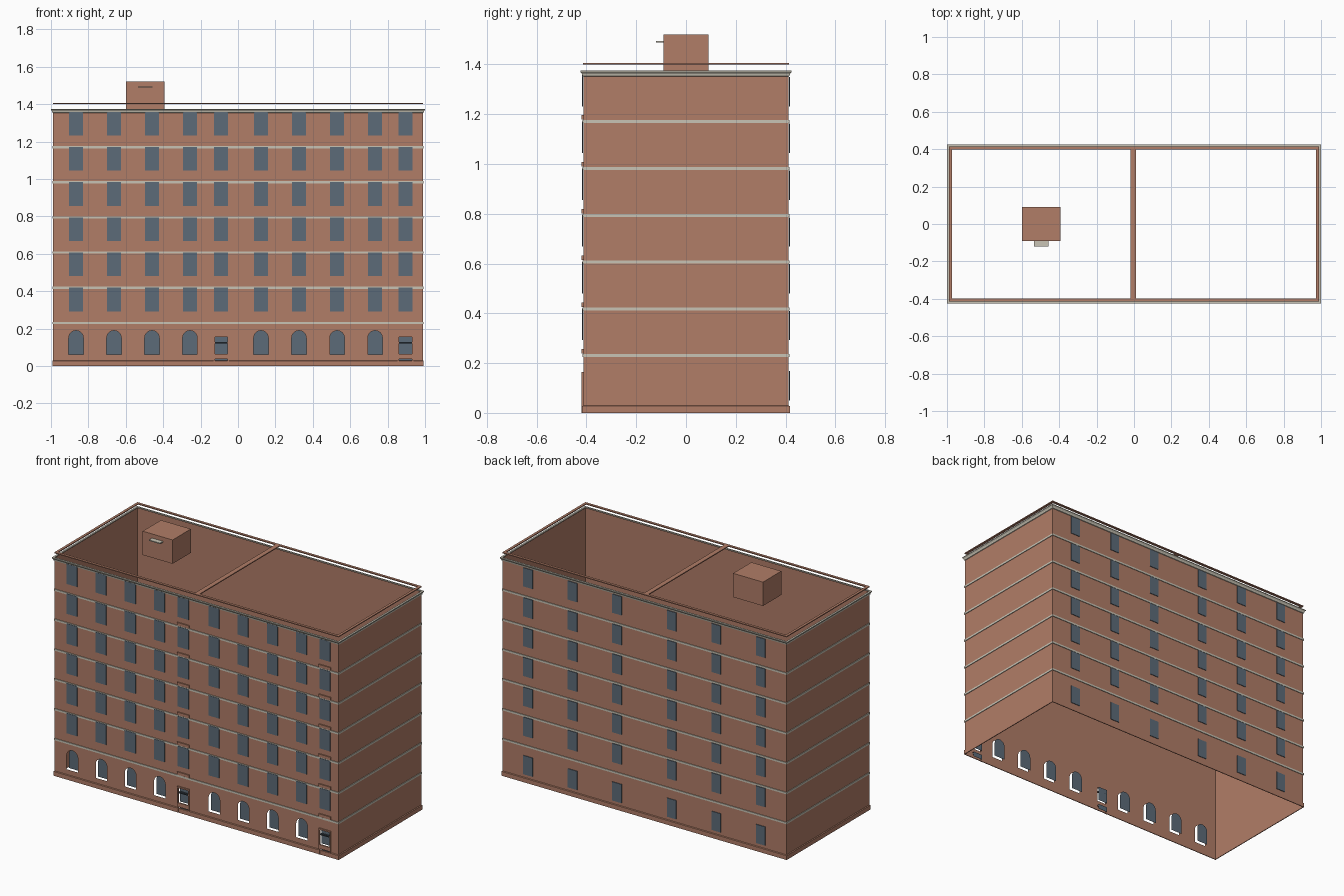
import bpy
import bmesh
import math

if "Cube" in bpy.data.objects:
    bpy.data.objects.remove(bpy.data.objects["Cube"])


def material(name, rgb):
    m = bpy.data.materials.new(name)
    m.use_nodes = True
    m.diffuse_color = (*rgb, 1)
    m.node_tree.nodes["Principled BSDF"].inputs["Base Color"].default_value = (*rgb, 1)
    return m


brick = material("brick", (0.44, 0.205, 0.136))
stone = material("pale stone", (0.58, 0.55, 0.46))
glass = material("blue grey glass", (0.107, 0.147, 0.188))
dark = material("dark frame", (0.03, 0.04, 0.05))

W, D, H = 0.988, 0.412, 1.372   # half width, half depth, wall height
FLOOR = 0.188                   # storey height
BANDS = [0.23 + FLOOR * i for i in range(6)]
ARCH_X = [-0.866, -0.663, -0.46, -0.257, 0.123, 0.326, 0.53, 0.733]
DOOR_X = [-0.09, 0.896]
BACK_X = [0.19, 0.5, 0.81]


def finish(name, bm, mat):
    mesh = bpy.data.meshes.new(name)
    bm.to_mesh(mesh)
    bm.free()
    mesh.materials.append(mat)
    obj = bpy.data.objects.new(name, mesh)
    bpy.context.collection.objects.link(obj)
    return obj


def boxes(name, spans, mat):
    """One object from (x0, x1, y0, y1, z0, z1) boxes."""
    bm = bmesh.new()
    for x0, x1, y0, y1, z0, z1 in spans:
        for v in bmesh.ops.create_cube(bm, size=1)["verts"]:
            v.co = (x1 if v.co.x > 0 else x0,
                    y1 if v.co.y > 0 else y0,
                    z1 if v.co.z > 0 else z0)
    return finish(name, bm, mat)


def hoop(name, profile, mat, closed=False):
    """Sweep (outset, z) points round the building's rectangle."""
    bm = bmesh.new()
    rings = [[bm.verts.new((sx * (W + o), sy * (D + o), z))
              for sx, sy in ((-1, -1), (1, -1), (1, 1), (-1, 1))] for o, z in profile]
    pairs = list(zip(rings, rings[1:]))
    if closed:
        pairs.append((rings[-1], rings[0]))
    for a, b in pairs:
        for i in range(4):
            j = (i + 1) % 4
            bm.faces.new((a[i], a[j], b[j], b[i]))
    return finish(name, bm, mat)


def arch(x):
    r, spring = 0.039, 0.15
    pts = [(x - r, 0.062), (x + r, 0.062)]
    return pts + [(x + r * math.cos(math.pi * k / 12), spring + r * math.sin(math.pi * k / 12))
                  for k in range(13)]


def rect(x0, x1, z0, z1):
    return [(x0, z0), (x1, z0), (x1, z1), (x0, z1)]


def sheet(name, outlines, y, mat):
    """Flat upright sheet; outlines inside others become holes."""
    curve = bpy.data.curves.new(name + "_outline", "CURVE")
    curve.dimensions = "2D"
    curve.fill_mode = "BOTH"
    for pts in outlines:
        s = curve.splines.new("POLY")
        s.points.add(len(pts) - 1)
        for p, (x, z) in zip(s.points, pts):
            p.co = (x, z, 0, 1)
        s.use_cyclic_u = True
    tmp = bpy.data.objects.new(name + "_outline", curve)
    bpy.context.collection.objects.link(tmp)
    mesh = bpy.data.meshes.new_from_object(tmp.evaluated_get(bpy.context.evaluated_depsgraph_get()))
    bpy.data.objects.remove(tmp)
    mesh.materials.clear()
    mesh.materials.append(mat)
    obj = bpy.data.objects.new(name, mesh)
    obj.location.y = y
    obj.rotation_euler.x = math.pi / 2
    bpy.context.collection.objects.link(obj)
    return obj


# Open shell: side and back walls, then the front with ground floor openings
bm = bmesh.new()
path = [(-W, -D), (-W, D), (W, D), (W, -D)]
cols = [[bm.verts.new((x, y, z)) for z in (0, H)] for x, y in path]
for a, b in zip(cols, cols[1:]):
    bm.faces.new((b[0], a[0], a[1], b[1]))
finish("side_and_back_walls", bm, brick)

arches = [arch(x) for x in ARCH_X]
door_holes = [rect(x - 0.034, x + 0.034, z0, z1)
              for x in DOOR_X for z0, z1 in ((0.004, 0.036), (0.064, 0.156))]
sheet("front_wall", [rect(-W, W, 0, H)] + arches + door_holes, -D, brick)
sheet("arched_window_panes", arches, -D + 0.022, glass)
sheet("door_panes", door_holes, -D + 0.012, glass)

# Door surrounds and transoms
surround, bars = [], []
for x in DOOR_X:
    for s in (-1, 1):
        e = sorted((x + s * 0.034, x + s * 0.042))
        surround.append((*e, -D - 0.007, -D, 0, 0.165))
    surround.append((x - 0.034, x + 0.034, -D - 0.007, -D, 0.156, 0.165))
    surround.append((x - 0.034, x + 0.034, -D - 0.007, -D, 0.037, 0.063))
    bars.append((x - 0.034, x + 0.034, -D - 0.001, -D + 0.012, 0.121, 0.129))
boxes("door_surrounds", surround, brick)
boxes("door_transoms", bars, dark)

# Plinth, storey bands and cornice
hoop("plinth", [(0, 0), (0.005, 0), (0.005, 0.027), (0, 0.03)], brick)
for i, z in enumerate(BANDS):
    hoop(f"storey_band_{i + 1}", [(0, z - 0.006), (0.004, z - 0.006),
                                  (0.004, z + 0.006), (0, z + 0.006)], stone)
hoop("cornice", [(0, 1.352), (0.004, 1.354), (0.006, 1.362), (0.012, 1.37),
                 (0.012, 1.375), (0, 1.375)], stone)

# Upper front windows stand just proud of the bands
rows = [0.292 + FLOOR * i for i in range(6)]
boxes("front_windows", [(x - 0.037, x + 0.037, -D - 0.006, -D - 0.001, z, z + 0.127)
                        for x in ARCH_X + DOOR_X for z in rows], glass)
boxes("brick_sills", [(x - 0.042, x + 0.042, -D - 0.007, -D, z + 0.008, z + 0.026)
                      for x in DOOR_X for z in BANDS], brick)

# Back windows on every floor
boxes("back_windows", [(s * x - 0.032, s * x + 0.032, D + 0.001, D + 0.005, z, z + 0.118)
                       for x in BACK_X for s in (-1, 1) for z in [0.05] + rows], glass)

# Raised coping ring with its cross beam
hoop("roof_coping", [(0.002, 1.4), (0.002, 1.406), (-0.014, 1.406), (-0.014, 1.4)], brick, True)
boxes("coping_cross_beam", [(-0.018, 0.012, -D + 0.014, D - 0.014, 1.4, 1.406)], brick)

# Rooftop stair house with canopy
boxes("roof_house", [(-0.6, -0.392, -0.091, 0.091, 1.37, 1.52)], brick)
boxes("roof_house_canopy", [(-0.535, -0.458, -0.121, -0.091, 1.488, 1.494)], stone)
